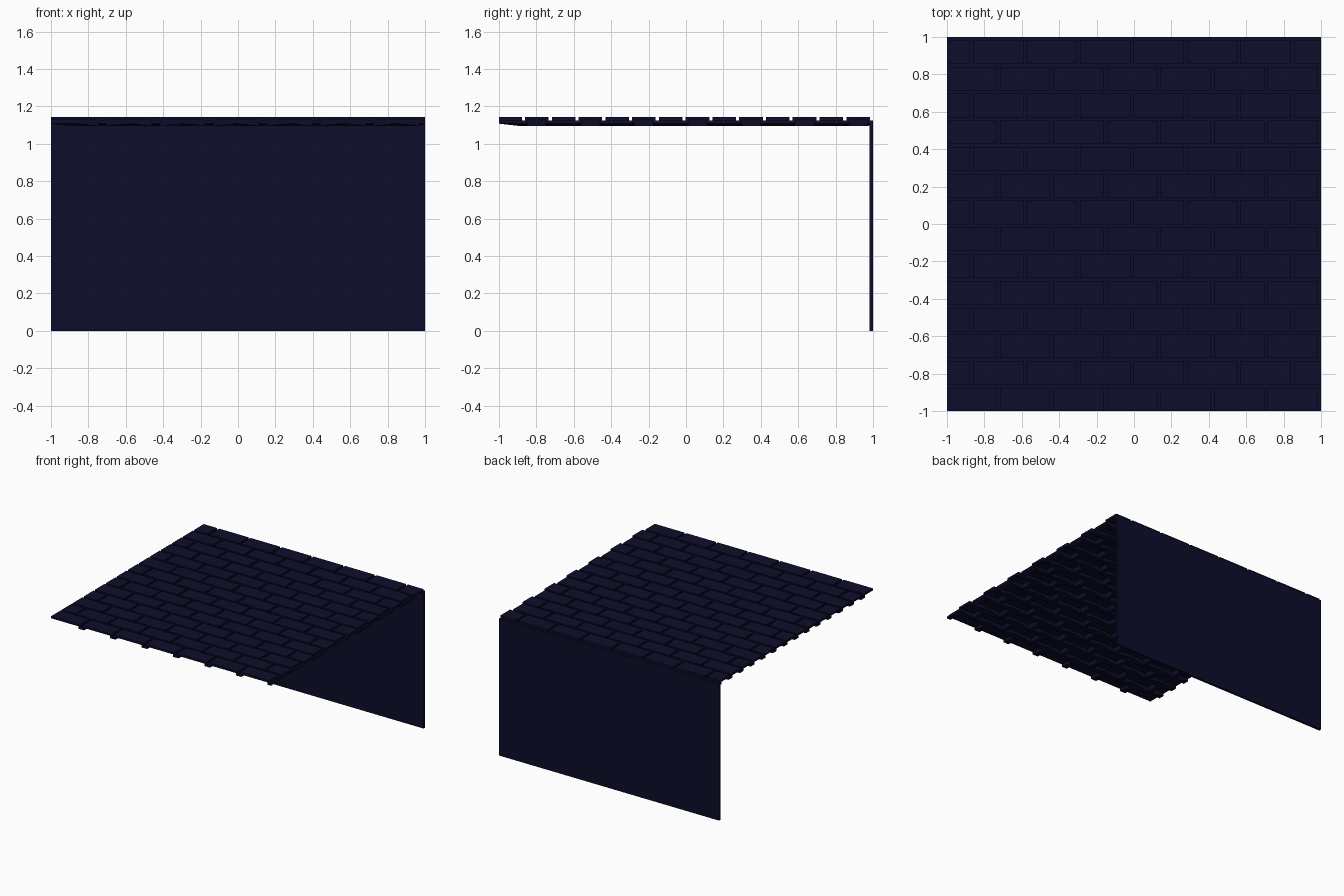
import bpy, bmesh

if "Cube" in bpy.data.objects:
    bpy.data.objects.remove(bpy.data.objects["Cube"])

navy = bpy.data.materials.new("dark navy")
navy.diffuse_color = (0.004, 0.004, 0.024, 1)
navy.use_nodes = True
navy.node_tree.nodes["Principled BSDF"].inputs["Base Color"].default_value = navy.diffuse_color

PITCH_Y, PITCH_X = 0.1431, 0.2862   # brick rows and brick lengths
LAST, HALF = 0.9915, 0.0085         # last joint centre, half joint width
HIGH, LOW, THICK = 1.144, 1.124, 0.016


def add_object(name, bm):
    mesh = bpy.data.meshes.new(name)
    bm.to_mesh(mesh)
    bm.free()
    mesh.materials.append(navy)
    ob = bpy.data.objects.new(name, mesh)
    bpy.context.collection.objects.link(ob)
    return ob


def breaks(centres):
    pts = {-1.0, 1.0}
    for c in centres:
        pts |= {round(min(1, max(-1, c + s * HALF)), 4) for s in (-1, 1)}
    return sorted(pts)


def near(v, centres):
    return any(abs(v - c) < HALF for c in centres)


# Brick sheet: raised bricks with sunken joints, thin and embossed below too
rows = [LAST - PITCH_Y * k for k in range(14)]
even = [LAST - PITCH_X * k for k in range(7)]
odd = [c - PITCH_Y for c in even]
xs, ys = breaks(even + odd), breaks(rows)


def height(i, j):
    x, y = (xs[i] + xs[i + 1]) / 2, (ys[j] + ys[j + 1]) / 2
    if near(y, rows):
        return LOW
    row = int((LAST - y) / PITCH_Y)
    return LOW if near(x, even if row % 2 else odd) else HIGH


bm = bmesh.new()
cache = {}


def vert(i, j, z):
    key = (i, j, z)
    if key not in cache:
        cache[key] = bm.verts.new((xs[i], ys[j], z))
    return cache[key]


nx, ny = len(xs) - 1, len(ys) - 1
for i in range(nx):
    for j in range(ny):
        h = height(i, j)
        bm.faces.new([vert(i, j, h), vert(i + 1, j, h), vert(i + 1, j + 1, h), vert(i, j + 1, h)])
        # joint side walls, wound to agree with the upward faces
        if i + 1 < nx and height(i + 1, j) != h:
            g = height(i + 1, j)
            bm.faces.new([vert(i + 1, j + 1, h), vert(i + 1, j, h), vert(i + 1, j, g), vert(i + 1, j + 1, g)])
        if j + 1 < ny and height(i, j + 1) != h:
            g = height(i, j + 1)
            bm.faces.new([vert(i, j + 1, h), vert(i + 1, j + 1, h), vert(i + 1, j + 1, g), vert(i, j + 1, g)])
bm.normal_update()
sheet = add_object("brick_sheet", bm)
solid = sheet.modifiers.new("thickness", 'SOLIDIFY')
solid.thickness = THICK
solid.offset = -1
solid.use_even_offset = True

# Plain back wall
bm = bmesh.new()
bmesh.ops.create_cube(bm, size=1)
for v in bm.verts:
    v.co = (v.co.x * 2, 0.99 + v.co.y * 0.02, (v.co.z + 0.5) * 1.122)
add_object("back_wall", bm)
